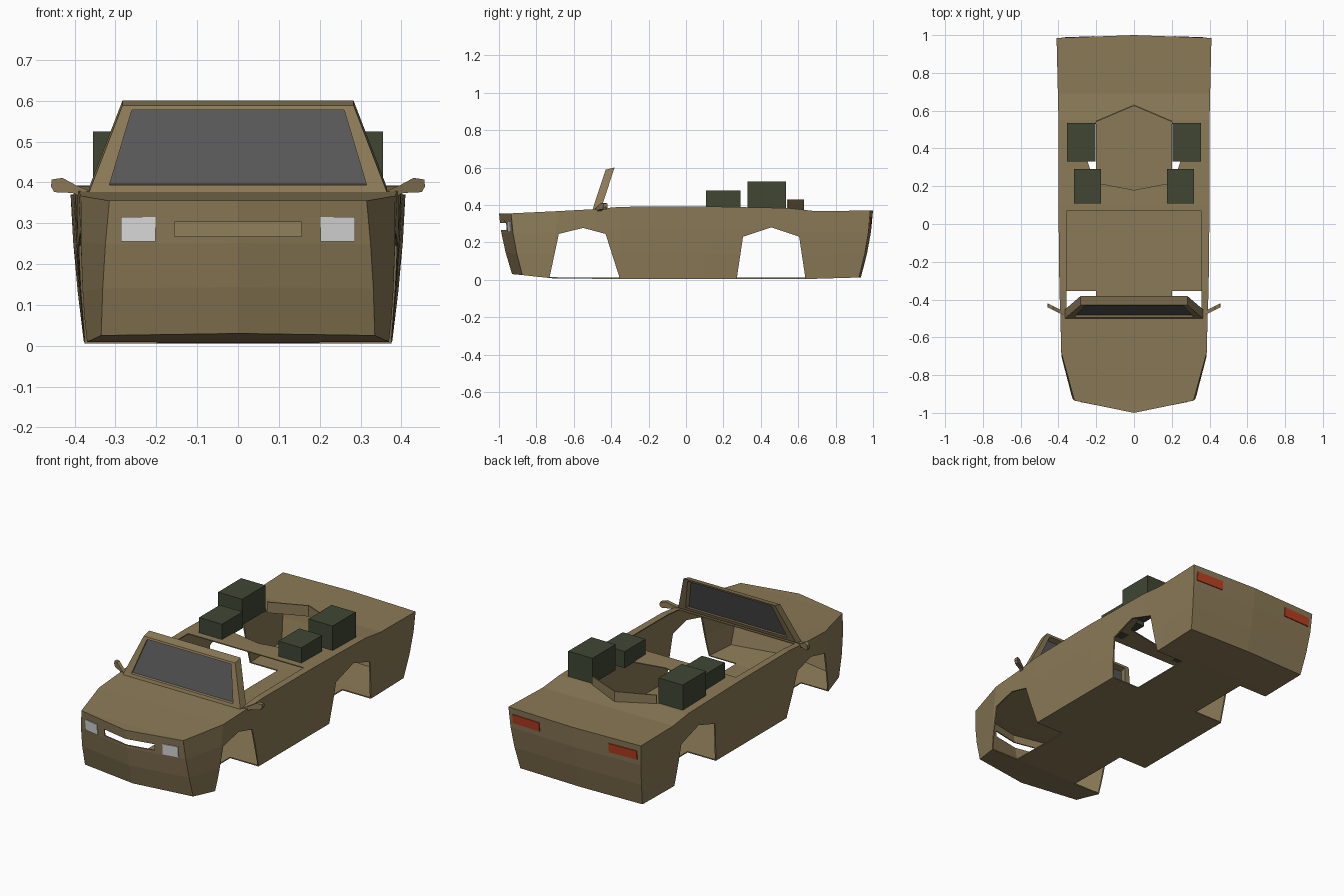
import bpy, bmesh
from mathutils import Vector
from mathutils.bvhtree import BVHTree

cube = bpy.data.objects.get("Cube")
if cube:
    bpy.data.objects.remove(cube, do_unlink=True)


def material(name, rgb):
    m = bpy.data.materials.new(name)
    m.use_nodes = True
    m.diffuse_color = (*rgb, 1)
    m.node_tree.nodes["Principled BSDF"].inputs["Base Color"].default_value = (*rgb, 1)
    return m


TAN = material("tan paint", (0.26, 0.195, 0.095))
GREEN = material("dark green", (0.05, 0.062, 0.034))
GLASS = material("dark glass", (0.095, 0.095, 0.098))
LAMP = material("lamp white", (0.72, 0.72, 0.72))
RED = material("tail red", (0.48, 0.05, 0.015))


def finish(name, bm, mat):
    bmesh.ops.recalc_face_normals(bm, faces=bm.faces[:])
    me = bpy.data.meshes.new(name)
    bm.to_mesh(me)
    bm.free()
    ob = bpy.data.objects.new(name, me)
    bpy.context.collection.objects.link(ob)
    me.materials.append(mat)
    return ob


def slab(name, faces, vec, mat):
    """Extrude faces, given as lists of points, along a vector."""
    bm = bmesh.new()
    for pts in faces:
        bm.faces.new([bm.verts.new(p) for p in pts])
    bmesh.ops.remove_doubles(bm, verts=bm.verts[:], dist=0.0001)
    geom = bmesh.ops.extrude_face_region(bm, geom=bm.faces[:], use_keep_orig=True)["geom"]
    moved = [g for g in geom if isinstance(g, bmesh.types.BMVert)]
    bmesh.ops.translate(bm, verts=moved, vec=Vector(vec))
    return finish(name, bm, mat)


def box(name, x0, x1, y0, y1, z0, z1, mat):
    return slab(name, [[(x0, y0, z0), (x1, y0, z0), (x1, y1, z0), (x0, y1, z0)]],
                (0, 0, z1 - z0), mat)


# Body: columns from nose to tail, each a top point and a bottom point
columns = [
    ((0, -1, 0.355), (0, -0.93, 0.03)),
    ((0.315, -0.935, 0.355), (0.335, -0.875, 0.025)),
    ((0.385, -0.68, 0.367), (0.372, -0.72, 0.008)),
    ((0.39, -0.48, 0.378), (0.375, -0.48, 0.005)),
    ((0.395, -0.35, 0.39), (0.375, -0.35, 0.005)),
    ((0.4, 0.1, 0.392), (0.375, 0.1, 0.005)),
    ((0.4, 0.55, 0.383), (0.375, 0.55, 0.005)),
    ((0.403, 0.69, 0.367), (0.375, 0.69, 0.005)),
    ((0.41, 0.985, 0.37), (0.378, 0.925, 0.012)),
    ((0, 1, 0.37), (0, 0.935, 0.012)),
]
levels = [(0, 1), (0.35, 1.01), (0.68, 1.01), (1, 1)]

bm = bmesh.new()
sides = {}
for s in (1, -1):
    sides[s] = []
    for i, (top, bottom) in enumerate(columns):
        if s == -1 and top[0] == 0:
            sides[s].append(sides[1][i])
            continue
        col = []
        for t, bulge in levels:
            p = Vector(bottom).lerp(Vector(top), t)
            k = min(bulge, 1 / max(abs(p.y), 0.01))
            col.append(bm.verts.new((s * p.x * bulge, p.y * k, p.z)))
        sides[s].append(col)
for i in range(len(columns) - 1):
    for s in (1, -1):
        a, b = sides[s][i], sides[s][i + 1]
        for j in range(len(levels) - 1):
            bm.faces.new((a[j], b[j], b[j + 1], a[j + 1]))
    for j in (0, -1):
        ring = [sides[1][i][j], sides[1][i + 1][j], sides[-1][i + 1][j], sides[-1][i][j]]
        bm.faces.new(list(dict.fromkeys(ring)))
bmesh.ops.recalc_face_normals(bm, faces=bm.faces[:])
skin = BVHTree.FromBMesh(bm)
body = finish("body_shell", bm, TAN)
shell = body.modifiers.new("shell", "SOLIDIFY")
shell.thickness = 0.008
shell.offset = -1

# Openings: wheel arches, cockpit, rear deck well and grille slot
front_arch = [(-0.735, -0.1), (-0.73, 0.01), (-0.68, 0.245), (-0.55, 0.277),
              (-0.43, 0.245), (-0.355, 0.01), (-0.355, -0.1)]
rear_arch = [(0.272, -0.1), (0.272, 0.01), (0.305, 0.23), (0.455, 0.28),
             (0.605, 0.23), (0.638, 0.01), (0.638, -0.1)]
well_half = [(0.21, 0.22), (0.245, 0.33), (0.2, 0.54)]
well = [(0, 0.18)] + well_half + [(0, 0.63)] + [(-x, y) for x, y in reversed(well_half)]

cutters = []
for arch in (front_arch, rear_arch):
    for s in (1, -1):
        cutters.append(slab("arch_cutter", [[(s * 0.2, y, z) for y, z in arch]],
                            (s * 0.4, 0, 0), TAN))
cutters.append(box("cockpit_cutter", -0.358, 0.358, -0.45, 0.07, 0.3, 0.6, TAN))
cutters.append(slab("well_cutter", [[(x, y, 0.3) for x, y in well]], (0, 0, 0.3), TAN))
cutters.append(box("grille_cutter", -0.155, 0.155, -1.2, -0.85, 0.267, 0.303, TAN))

bpy.context.view_layer.objects.active = body
for c in cutters:
    c.hide_render = True
    cut = body.modifiers.new("opening", "BOOLEAN")
    cut.operation = "DIFFERENCE"
    cut.solver = "EXACT"
    cut.object = c
for m in [m.name for m in body.modifiers]:
    bpy.ops.object.modifier_apply(modifier=m)
for c in cutters:
    bpy.data.objects.remove(c, do_unlink=True)

# Raised lip behind the rear well
lip = [(-0.2, 0.54), (0, 0.625), (0.2, 0.54)]
lip_faces = []
for (xa, ya), (xb, yb) in zip(lip, lip[1:]):
    lip_faces.append([(xa, ya, 0.37), (xb, yb, 0.37), (xb, yb, 0.43), (xa, ya, 0.43)])
slab("well_lip", lip_faces, (0, 0.007, 0), TAN)


# Windshield frame and glass, leaning back
def screen(x, z):
    return Vector((x, -0.5 + (z - 0.375) * 0.33, z))


outer = [screen(-0.365, 0.375), screen(0.365, 0.375), screen(0.283, 0.588), screen(-0.283, 0.588)]
inner = [screen(-0.315, 0.393), screen(0.315, 0.393), screen(0.26, 0.577), screen(-0.26, 0.577)]
bars = [[outer[i], outer[(i + 1) % 4], inner[(i + 1) % 4], inner[i]] for i in range(4)]
slab("windshield_frame", bars, (0, 0.048, 0.012), TAN)
slab("windshield_glass", [[p + Vector((0, 0.012, 0.003)) for p in inner]], (0, 0.006, 0), GLASS)

# Wing mirrors
mirror = [(0.36, 0.378), (0.39, 0.367), (0.405, 0.374), (0.45, 0.376),
          (0.458, 0.39), (0.456, 0.407), (0.43, 0.411), (0.395, 0.392)]


def lamp(name, x0, x1, z0, z1, face, mat):
    """Thin plate that follows the nose (face -1) or the tail (face 1)."""
    pts = []
    for x, z in ((x0, z0), (x1, z0), (x1, z1), (x0, z1)):
        hit = skin.ray_cast(Vector((x, face * 2, z)), Vector((0, -face, 0)))[0]
        pts.append(hit + Vector((0, face * 0.005, 0)))
    slab(name, [pts], (0, -face * 0.008, 0), mat)


for s, side in ((1, "left"), (-1, "right")):
    slab(side + "_mirror", [[(s * x, -0.49 + (x - 0.36) * 0.5, z) for x, z in mirror]],
         (0, 0.022, 0), TAN)
    lamp(side + "_headlight", s * 0.202, s * 0.287, 0.255, 0.315, -1, LAMP)
    lamp(side + "_taillight", s * 0.215, s * 0.385, 0.285, 0.335, 1, RED)
    # Storage boxes beside the rear well
    box(side + "_small_box", s * 0.175, s * 0.317, 0.108, 0.292, 0.385, 0.477, GREEN)
    box(side + "_large_box", s * 0.205, s * 0.355, 0.33, 0.535, 0.38, 0.524, GREEN)
